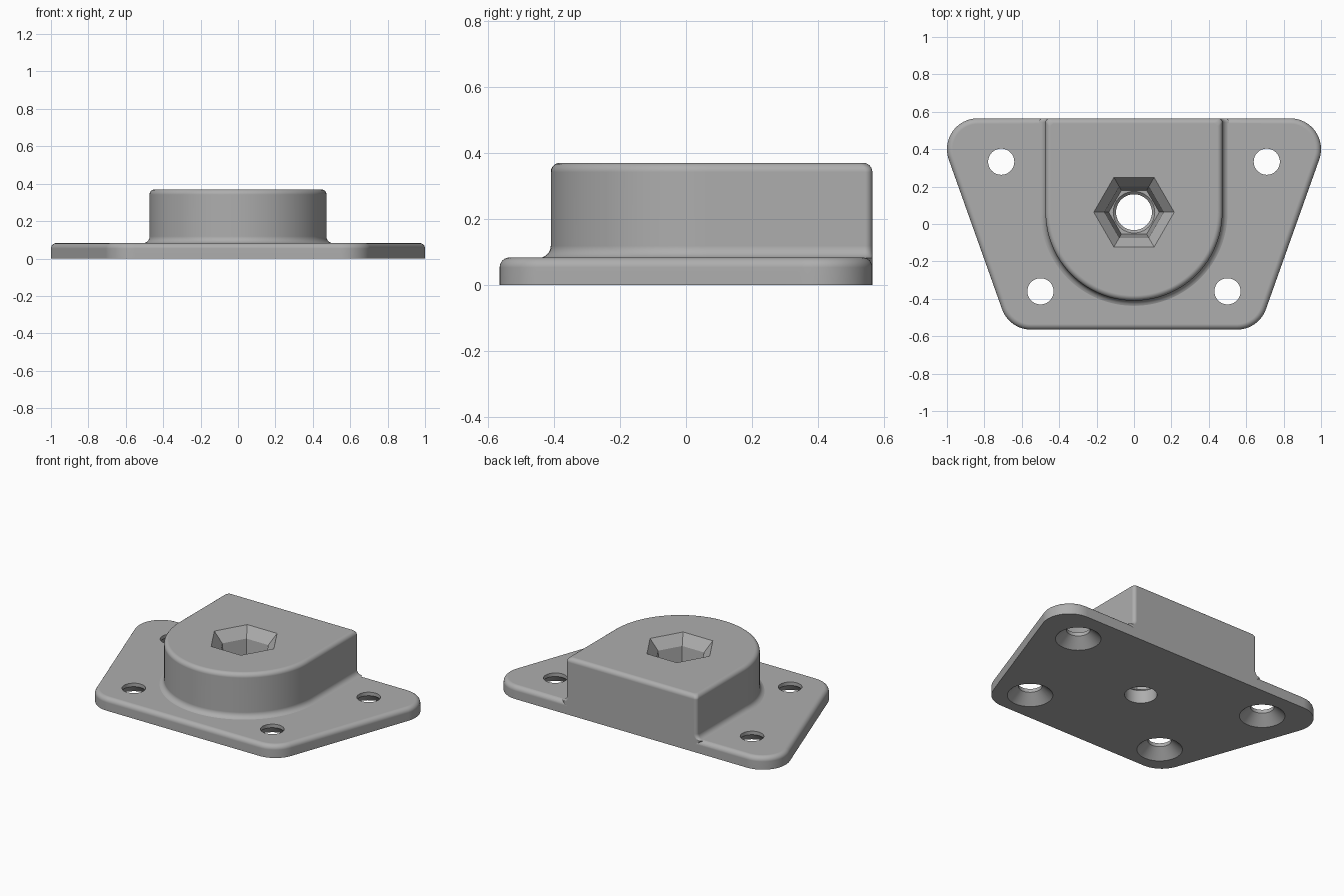
import bpy, bmesh
from math import sin, cos, pi, radians, atan2

cube = bpy.data.objects.get("Cube")
if cube:
    bpy.data.objects.remove(cube, do_unlink=True)

BACK = 0.565       # flush rear face of plate and boss
PLATE_TOP = 0.083
BOSS_TOP = 0.37
AXIS_Y = 0.063     # centre of the boss arc and socket

grey = bpy.data.materials.new("plain_grey")
grey.use_nodes = True
colour = (0.42, 0.42, 0.42, 1)
grey.diffuse_color = colour
grey.node_tree.nodes["Principled BSDF"].inputs["Base Color"].default_value = colour


def loft(name, rings):
    """Skin equal-length loops [(outline, z), ...] and cap both ends."""
    bm = bmesh.new()
    loops = [[bm.verts.new((x, y, z)) for x, y in pts] for pts, z in rings]
    for a, b in zip(loops, loops[1:]):
        for i in range(len(a)):
            j = (i + 1) % len(a)
            bm.faces.new((a[i], a[j], b[j], b[i]))
    bm.faces.new(loops[0][::-1])
    bm.faces.new(loops[-1])
    bmesh.ops.recalc_face_normals(bm, faces=bm.faces)
    mesh = bpy.data.meshes.new(name)
    bm.to_mesh(mesh)
    bm.free()
    mesh.materials.append(grey)
    obj = bpy.data.objects.new(name, mesh)
    bpy.context.collection.objects.link(obj)
    return obj


def arc(cx, cy, r, start, end, steps):
    return [(cx + r * cos(start + (end - start) * i / steps),
             cy + r * sin(start + (end - start) * i / steps)) for i in range(steps + 1)]


def circle(x, y, r, sides=48):
    return arc(x, y, r, 0, 2 * pi, sides)[:-1]


def mirrored(half):
    return half + [(-x, y) for x, y in reversed(half)]


def plate_outline(inset):
    # Trapezoid with four rounded corners
    r = 0.165 - inset
    slant = -atan2(0.285, 0.8)
    return mirrored(arc(0.55, -0.4, r, -pi / 2, slant, 12)
                    + arc(0.835, 0.4, r, slant, pi / 2, 16))


def boss_outline(grow):
    # Half-round front, straight sides, small rear corner rounds
    r = 0.473 + grow
    corner = 0.022
    rear = BACK + min(grow, 0)
    half = arc(0, AXIS_Y, r, -pi / 2, 0, 32)[1:]
    half += arc(r - corner, rear - corner, corner, 0, pi / 2, 5)
    return [(0, AXIS_Y - r)] + mirrored(half)


def combine(target, tool, operation):
    mod = target.modifiers.new("combine", 'BOOLEAN')
    mod.operation = operation
    mod.solver = 'EXACT'
    mod.object = tool
    bpy.context.view_layer.objects.active = target
    bpy.ops.object.modifier_apply(modifier=mod.name)
    bpy.data.objects.remove(tool, do_unlink=True)


quarter = [radians(15 * i) for i in range(7)]

# Base plate with a rounded upper edge
edge = 0.03
rings = [(plate_outline(0), 0)]
rings += [(plate_outline(edge * (1 - cos(a))), PLATE_TOP - edge * (1 - sin(a))) for a in quarter]
mount = loft("mounting_plate", rings)

# Boss with a base fillet and rounded top
fillet, top = 0.036, 0.028
rings = [(boss_outline(0), 0.04)]
rings += [(boss_outline(fillet * (1 - sin(a))), PLATE_TOP - 0.001 + fillet * (1 - cos(a))) for a in quarter]
rings += [(boss_outline(-top * (1 - cos(a))), BOSS_TOP - top * (1 - sin(a))) for a in quarter]
combine(mount, loft("boss", rings), 'UNION')

# Hexagonal socket with a wide bevelled mouth
hexagon = lambda r: circle(0, AXIS_Y, r, 6)
socket = loft("socket_cutter", [(hexagon(0.135), 0.1), (hexagon(0.158), BOSS_TOP - 0.065),
                                (hexagon(0.215), BOSS_TOP), (hexagon(0.215), 0.45)])
combine(mount, socket, 'DIFFERENCE')

# Central through hole with a small lead-in
bore = loft("bore_cutter", [(circle(0, AXIS_Y, r), z) for r, z in
                            ((0.096, -0.1), (0.096, 0.085), (0.111, 0.1), (0.111, 0.13))])
combine(mount, bore, 'DIFFERENCE')

# Four screw holes, countersunk from below
for x, y in ((0.71, 0.333), (0.5, -0.36)):
    for side in (-1, 1):
        screw = loft("screw_hole_cutter", [(circle(side * x, y, r), z) for r, z in
                                           ((0.135, -0.05), (0.135, 0), (0.07, 0.06), (0.07, 0.15))])
        combine(mount, screw, 'DIFFERENCE')

# Smooth rounds, crisp edges, flat planes
bpy.ops.object.select_all(action='DESELECT')
mount.select_set(True)
bpy.context.view_layer.objects.active = mount
bpy.ops.object.shade_smooth_by_angle(angle=radians(28))
normals = mount.modifiers.new("flat_planes", 'WEIGHTED_NORMAL')
normals.keep_sharp = True
